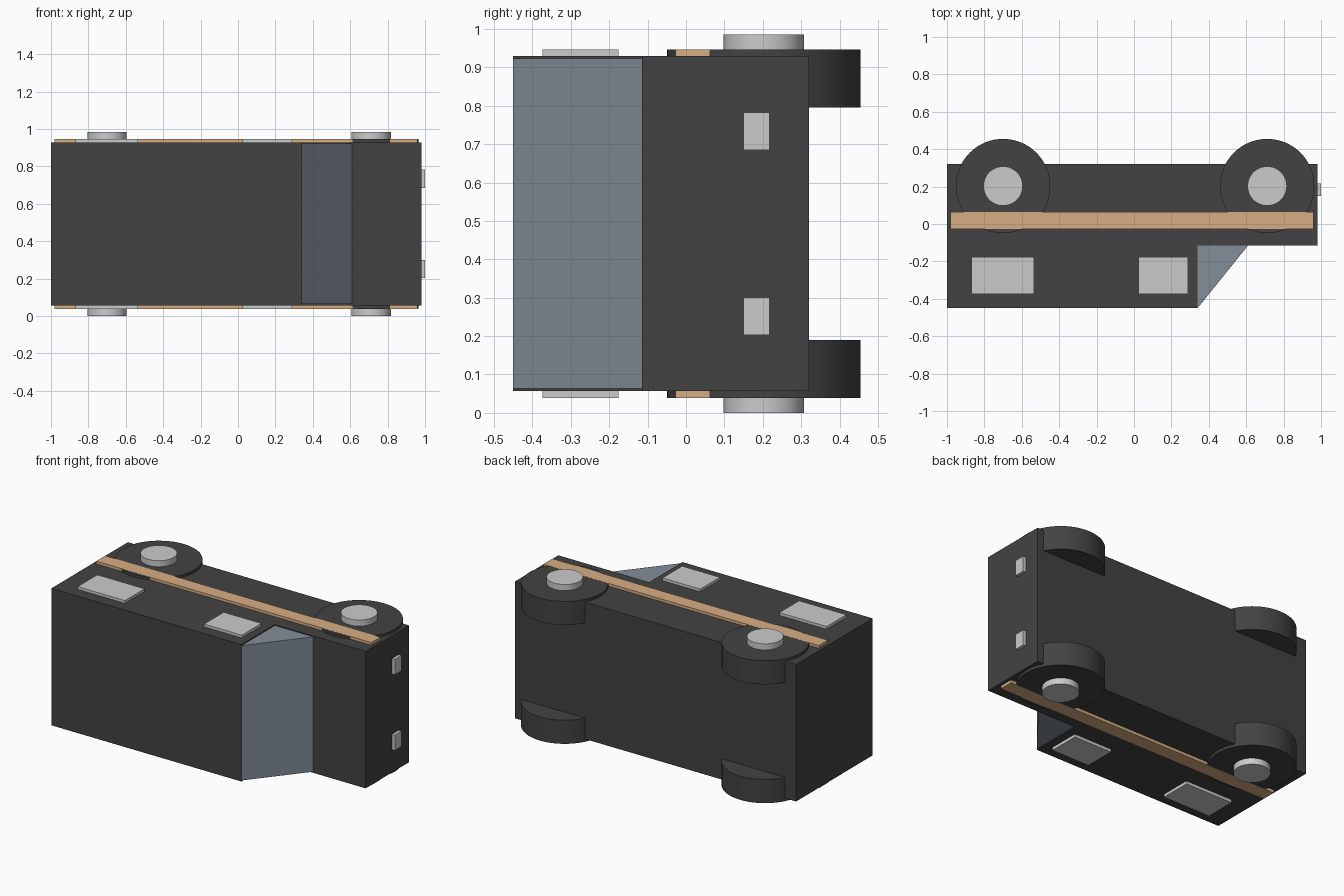
import bpy, bmesh
from math import radians

if "Cube" in bpy.data.objects:
    bpy.data.objects.remove(bpy.data.objects["Cube"])

MID = 0.4925  # the vehicle lies on its side: its width runs along z


def material(name, rgb):
    m = bpy.data.materials.new(name)
    m.diffuse_color = (*rgb, 1)
    m.use_nodes = True
    m.node_tree.nodes["Principled BSDF"].inputs["Base Color"].default_value = m.diffuse_color
    return m


DARK = material("dark_paint", (0.055, 0.055, 0.055))
GLASS = material("blue_glass", (0.23, 0.27, 0.32))
TAN = material("tan_trim", (0.68, 0.42, 0.23))


def prism(name, profile, z0, z1, mat=None):
    """Extrude an x/y outline from z0 to z1."""
    bm = bmesh.new()
    face = bm.faces.new([bm.verts.new((x, y, z0)) for x, y in profile])
    ext = bmesh.ops.extrude_face_region(bm, geom=[face])
    verts = [v for v in ext["geom"] if isinstance(v, bmesh.types.BMVert)]
    bmesh.ops.translate(bm, verts=verts, vec=(0, 0, z1 - z0))
    bmesh.ops.recalc_face_normals(bm, faces=bm.faces)
    me = bpy.data.meshes.new(name)
    bm.to_mesh(me)
    bm.free()
    ob = bpy.data.objects.new(name, me)
    bpy.context.collection.objects.link(ob)
    if mat:
        me.materials.append(mat)
    return ob


def box(name, x0, x1, y0, y1, z0, z1, mat=None):
    return prism(name, [(x0, y0), (x1, y0), (x1, y1), (x0, y1)], z0, z1, mat)


def disc(name, x, y, r, z0, z1, mat=None):
    bpy.ops.mesh.primitive_cylinder_add(vertices=64, radius=r, depth=abs(z1 - z0),
                                        location=(x, y, (z0 + z1) / 2))
    ob = bpy.context.object
    ob.name = name
    if mat:
        ob.data.materials.append(mat)
    bpy.ops.object.shade_smooth_by_angle(angle=radians(30))


# body with tall cabin and low bonnet
prism("body", [(-1, -0.45), (0.34, -0.45), (0.34, -0.115), (0.98, -0.115),
               (0.98, 0.32), (-1, 0.32)], 0.057, 0.929, DARK)

# sloping windscreen wedge
prism("windscreen", [(0.34, -0.45), (0.61, -0.115), (0.34, -0.115)], 0.064, 0.923, GLASS)

# parts repeated on both sides
for side, s in (("left", 1), ("right", -1)):
    def span(a, b):
        return sorted((MID + s * a, MID + s * b))

    for end, x in (("rear", -0.70), ("front", 0.712)):
        disc(f"{end}_wheel_{side}", x, 0.203, 0.252, *span(0.303, 0.4535), DARK)
        disc(f"{end}_hub_{side}", x, 0.203, 0.105, *span(0.35, 0.4925))
    box(f"trim_strip_{side}", -0.98, 0.96, -0.028, 0.063, *span(0.42, 0.454), TAN)
    for end, x0, x1 in (("rear", -0.868, -0.535), ("front", 0.023, 0.289)):
        box(f"{end}_window_{side}", x0, x1, -0.374, -0.176, *span(0.42, 0.454))
    box(f"headlight_{side}", 0.96, 1.0, 0.15, 0.217, *span(0.192, 0.29))
